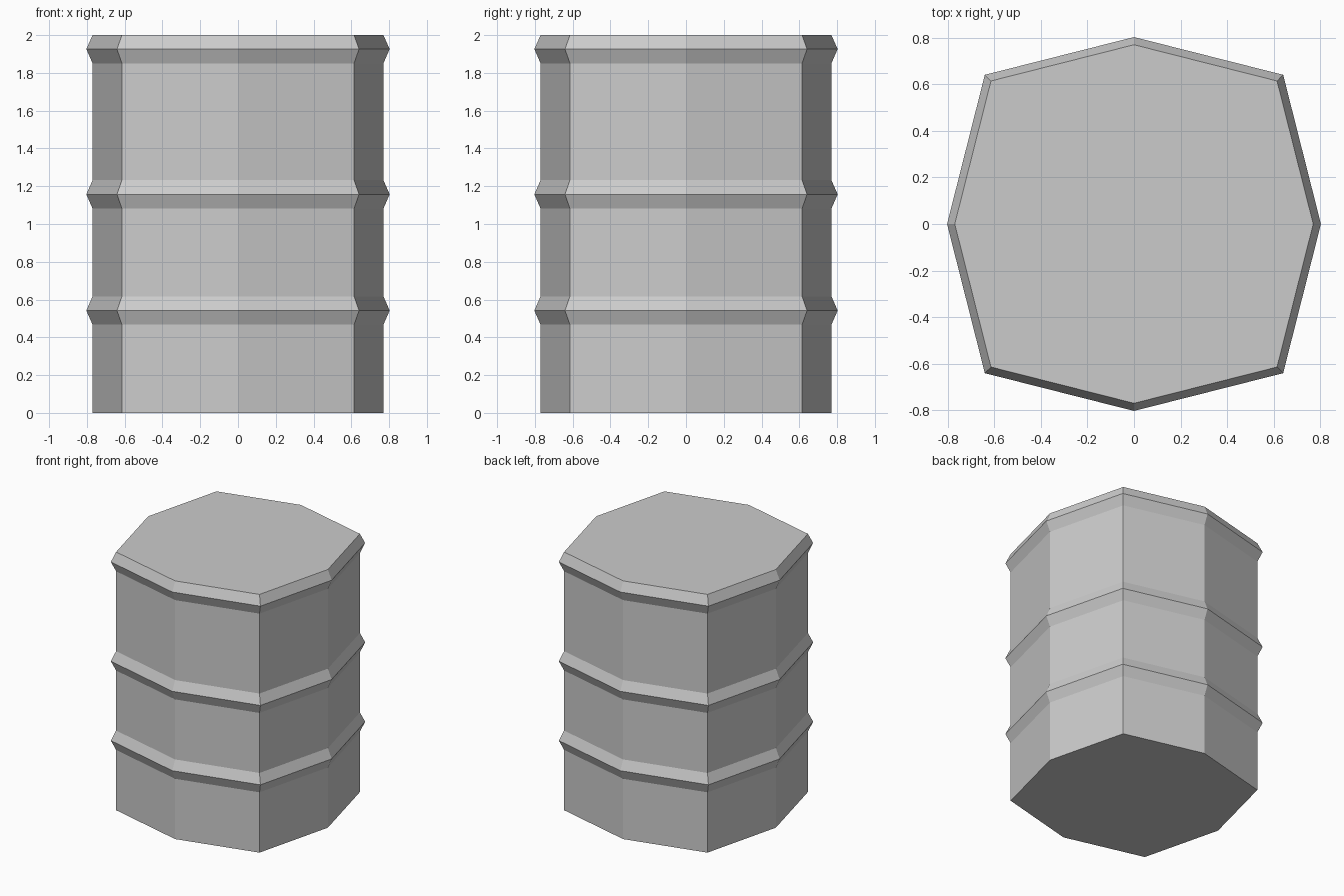
import bpy, bmesh

if "Cube" in bpy.data.objects:
    bpy.data.objects.remove(bpy.data.objects["Cube"])

BODY, RIDGE = 0.77, 0.803   # radius of the walls and of the rib crests
DIAGONAL = 0.798            # diagonal corner coordinate relative to the radius
RIB_HEIGHTS = (0.542, 1.157, 1.926)
HALF_RIB = 0.075

# Side profile: straight walls with three pointed ribs, the last one forming the rim
profile = [(BODY, 0.0)]
for z in RIB_HEIGHTS:
    profile += [(BODY, z - HALF_RIB), (RIDGE, z), (BODY, min(z + HALF_RIB, 2.0))]
profile[-1] = (BODY, 2.0)


def eight_sided_ring(bm, r, z):
    d = r * DIAGONAL
    corners = [(r, 0), (d, d), (0, r), (-d, d), (-r, 0), (-d, -d), (0, -r), (d, -d)]
    return [bm.verts.new((x, y, z)) for x, y in corners]


# Barrel body: stacked rings joined by flat faces, closed at both ends
bm = bmesh.new()
rings = [eight_sided_ring(bm, r, z) for r, z in profile]
for low, high in zip(rings, rings[1:]):
    for i in range(8):
        j = (i + 1) % 8
        bm.faces.new((low[i], low[j], high[j], high[i]))
bm.faces.new(rings[0][::-1])
bm.faces.new(rings[-1])

mesh = bpy.data.meshes.new("barrel")
bm.to_mesh(mesh)
bm.free()
barrel = bpy.data.objects.new("barrel", mesh)
bpy.context.collection.objects.link(barrel)
